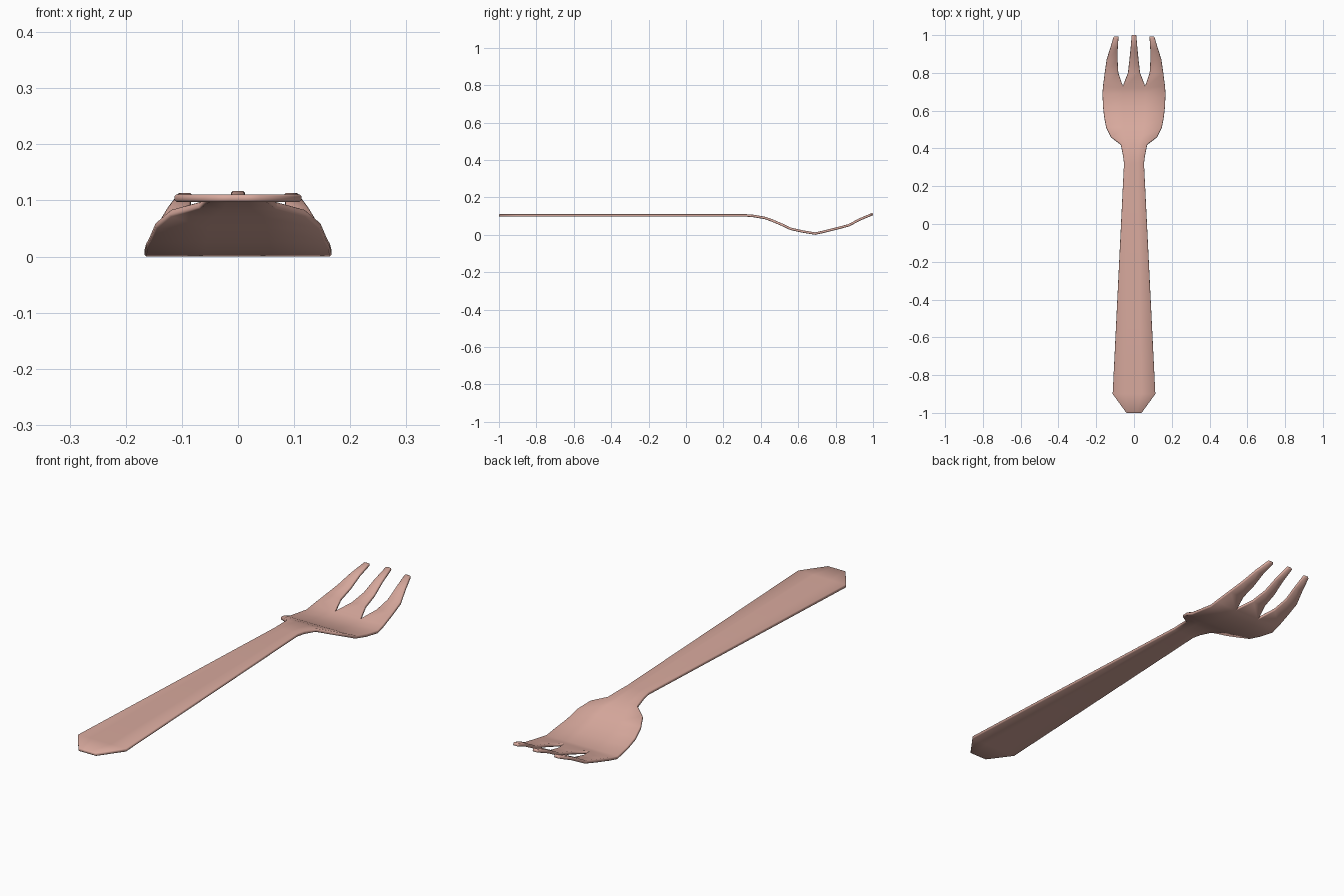
import bpy, bmesh

if "Cube" in bpy.data.objects:
    bpy.data.objects.remove(bpy.data.objects["Cube"])

T = 0.013  # sheet thickness

# Side profile: centre height of the sheet along the length (y, z)
PROFILE = [(-1.0, 0.104), (0.32, 0.104), (0.36, 0.101), (0.42, 0.091), (0.48, 0.070),
           (0.56, 0.032), (0.60, 0.022), (0.69, 0.0068), (0.76, 0.022),
           (0.87, 0.051), (0.93, 0.083), (1.0, 0.112)]

# Handle and bowl half widths (y, half width)
BODY = [(-1.0, 0.04), (-0.9, 0.113), (0.32, 0.053), (0.36, 0.058), (0.42, 0.070),
        (0.46, 0.122), (0.51, 0.147), (0.56, 0.157), (0.62, 0.164), (0.69, 0.167),
        (0.73, 0.164)]
# Tines above the notches: (y, inner x, outer x) and (y, half width)
SIDE_TINE = [(0.80, 0.083, 0.155), (0.87, 0.087, 0.145), (0.93, 0.086, 0.126),
             (0.992, 0.082, 0.107)]
MID_TINE = [(0.80, 0.032), (0.87, 0.024), (0.93, 0.018), (1.0, 0.012)]


def height(y):
    for (y0, z0), (y1, z1) in zip(PROFILE, PROFILE[1:]):
        if y <= y1:
            return z0 + (z1 - z0) * (y - y0) / (y1 - y0)
    return PROFILE[-1][1]


bm = bmesh.new()


def row(y, xs):
    return [bm.verts.new((x, y, height(y))) for x in xs]


def bridge(a, b):
    for i in range(len(a) - 1):
        bm.faces.new((a[i], a[i + 1], b[i + 1], b[i]))


def strip(start, rows):
    for r in rows:
        bridge(start, r)
        start = r


# Handle and bowl, four columns wide
rows = [row(y, (-w, -w * 0.36, w * 0.36, w)) for y, w in BODY]
strip(rows[0], rows[1:])
top = rows[-1]

# Three tines sharing the notch points
strip(top[1:3], [row(y, (-w, w)) for y, w in MID_TINE])
strip(top[2:4], [row(y, (a, b)) for y, a, b in SIDE_TINE])
strip(top[0:2], [row(y, (-b, -a)) for y, a, b in SIDE_TINE])

mesh = bpy.data.meshes.new("fork")
bm.to_mesh(mesh)
bm.free()
for p in mesh.polygons:
    p.use_smooth = True
fork = bpy.data.objects.new("fork", mesh)
bpy.context.collection.objects.link(fork)

# Thickness and softened rim
solid = fork.modifiers.new("thickness", 'SOLIDIFY')
solid.thickness = T
solid.offset = 0
bevel = fork.modifiers.new("soft_rim", 'BEVEL')
bevel.width = 0.003
bevel.segments = 1
bevel.limit_method = 'ANGLE'
bevel.angle_limit = 1.2

# Pinkish plastic
mat = bpy.data.materials.new("pink_plastic")
mat.diffuse_color = (0.69, 0.40, 0.34, 1)
mat.use_nodes = True
mat.node_tree.nodes["Principled BSDF"].inputs["Base Color"].default_value = mat.diffuse_color
mesh.materials.append(mat)
